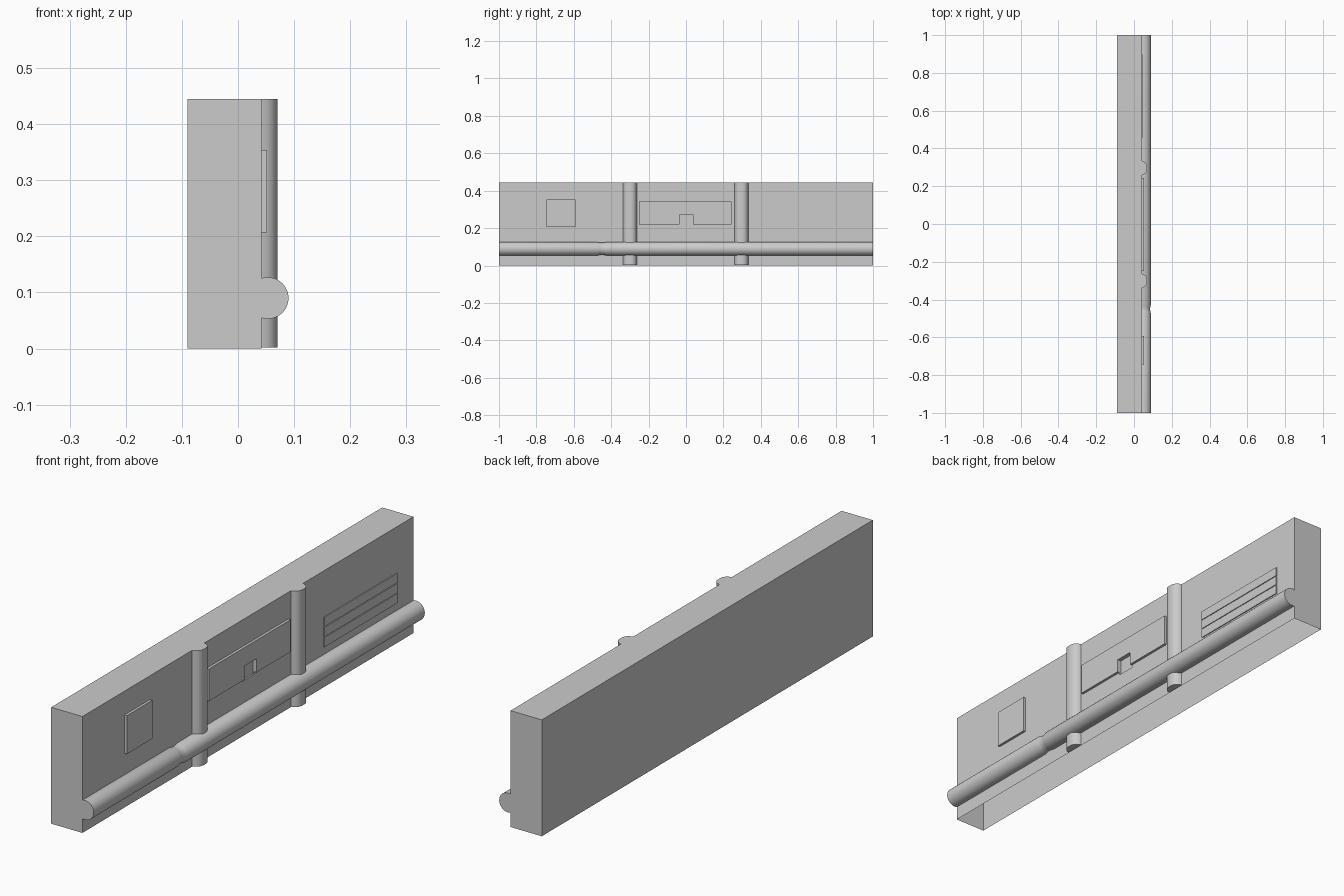
import bpy
import bmesh
from math import acos, cos, sin

old = bpy.data.objects.get("Cube")
if old:
    bpy.data.objects.remove(old, do_unlink=True)

grey = bpy.data.materials.new("plain_grey")
grey.use_nodes = True
grey.diffuse_color = (0.6, 0.6, 0.6, 1)
grey.node_tree.nodes["Principled BSDF"].inputs["Base Color"].default_value = (0.6, 0.6, 0.6, 1)

FACE = 0.042      # x of the wall's outer face
HEIGHT = 0.445


def loft(name, rings, smooth=False, open_back=True):
    """Skin closed rings, cap the ends and drop the side that lies on the wall."""
    bm = bmesh.new()
    loops = [[bm.verts.new(p) for p in ring] for ring in rings]
    n = len(loops[0])
    for a, b in zip(loops, loops[1:]):
        for i in range(n):
            j = (i + 1) % n
            bm.faces.new((a[i], a[j], b[j], b[i]))
    bm.faces.new(loops[0])
    bm.faces.new(loops[-1])
    bmesh.ops.recalc_face_normals(bm, faces=bm.faces)
    if open_back:
        back = [f for f in bm.faces if all(abs(v.co.x - FACE) < 1e-4 for v in f.verts)]
        bmesh.ops.delete(bm, geom=back, context='FACES')
    mesh = bpy.data.meshes.new(name)
    bm.to_mesh(mesh)
    bm.free()
    mesh.materials.append(grey)
    obj = bpy.data.objects.new(name, mesh)
    bpy.context.collection.objects.link(obj)
    if smooth:
        bpy.ops.object.select_all(action='DESELECT')
        obj.select_set(True)
        bpy.context.view_layer.objects.active = obj
        bpy.ops.object.shade_smooth_by_angle(angle=0.6)
    return obj


def box(name, x0, x1, y0, y1, z0, z1, open_back=True):
    rings = [[(x, y0, z0), (x, y1, z0), (x, y1, z1), (x, y0, z1)] for x in (x0, x1)]
    return loft(name, rings, open_back=open_back)


def cut(obj, cutter):
    mod = obj.modifiers.new("recess", 'BOOLEAN')
    mod.operation = 'DIFFERENCE'
    mod.solver = 'EXACT'
    mod.object = cutter
    bpy.context.view_layer.objects.active = obj
    bpy.ops.object.modifier_apply(modifier=mod.name)


# Wall slab and middle plate, with a finger recess through both
wall = box("wall_slab", -0.09, FACE, -1, 1, 0, HEIGHT, open_back=False)
middle = box("middle_plate", FACE - 0.002, 0.052, -0.25, 0.243, 0.22, 0.343, open_back=False)
cutter = box("recess_cutter", 0.036, 0.08, -0.035, 0.038, 0.21, 0.272, open_back=False)
cutter.hide_render = True
cut(wall, cutter)
cut(middle, cutter)
bpy.data.objects.remove(cutter, do_unlink=True)

# The slab is hollow and open underneath
bm = bmesh.new()
bm.from_mesh(wall.data)
bottom = [f for f in bm.faces if all(v.co.z < 1e-4 for v in f.verts)]
bmesh.ops.delete(bm, geom=bottom, context='FACES')
bm.to_mesh(wall.data)
bm.free()

# Square plate and three thin slats
box("square_plate", FACE, 0.052, -0.745, -0.592, 0.207, 0.354)
for i in range(3):
    z = 0.155 + i * 0.039
    box(f"vent_slat_{i + 1}", FACE, FACE + 0.004, 0.456, 0.897, z, z + 0.036)

# Vertical ribs
half = [(FACE, 0.037), (0.052, 0.034), (0.061, 0.028), (0.067, 0.02), (0.07, 0.01)]
profile = half + [(x, -y) for x, y in reversed(half)]
for name, centre in (("front_rib", -0.3), ("rear_rib", 0.296)):
    loft(name, [[(x, centre + y, z) for x, y in profile] for z in (0.002, HEIGHT)], smooth=True)


# Long pipe with a narrow neck, cut flat where it meets the wall
def pipe_ring(y, r, cx=0.053, cz=0.09, steps=28):
    limit = acos((FACE - cx) / r)
    angles = [limit * (2 * i / steps - 1) for i in range(steps + 1)]
    return [(cx + r * cos(a), y, cz + r * sin(a)) for a in angles]


stations = [(-1, 0.037), (-0.475, 0.037), (-0.465, 0.034), (-0.45, 0.032),
            (-0.435, 0.034), (-0.425, 0.037), (1, 0.037)]
loft("long_pipe", [pipe_ring(y, r) for y, r in stations], smooth=True)
